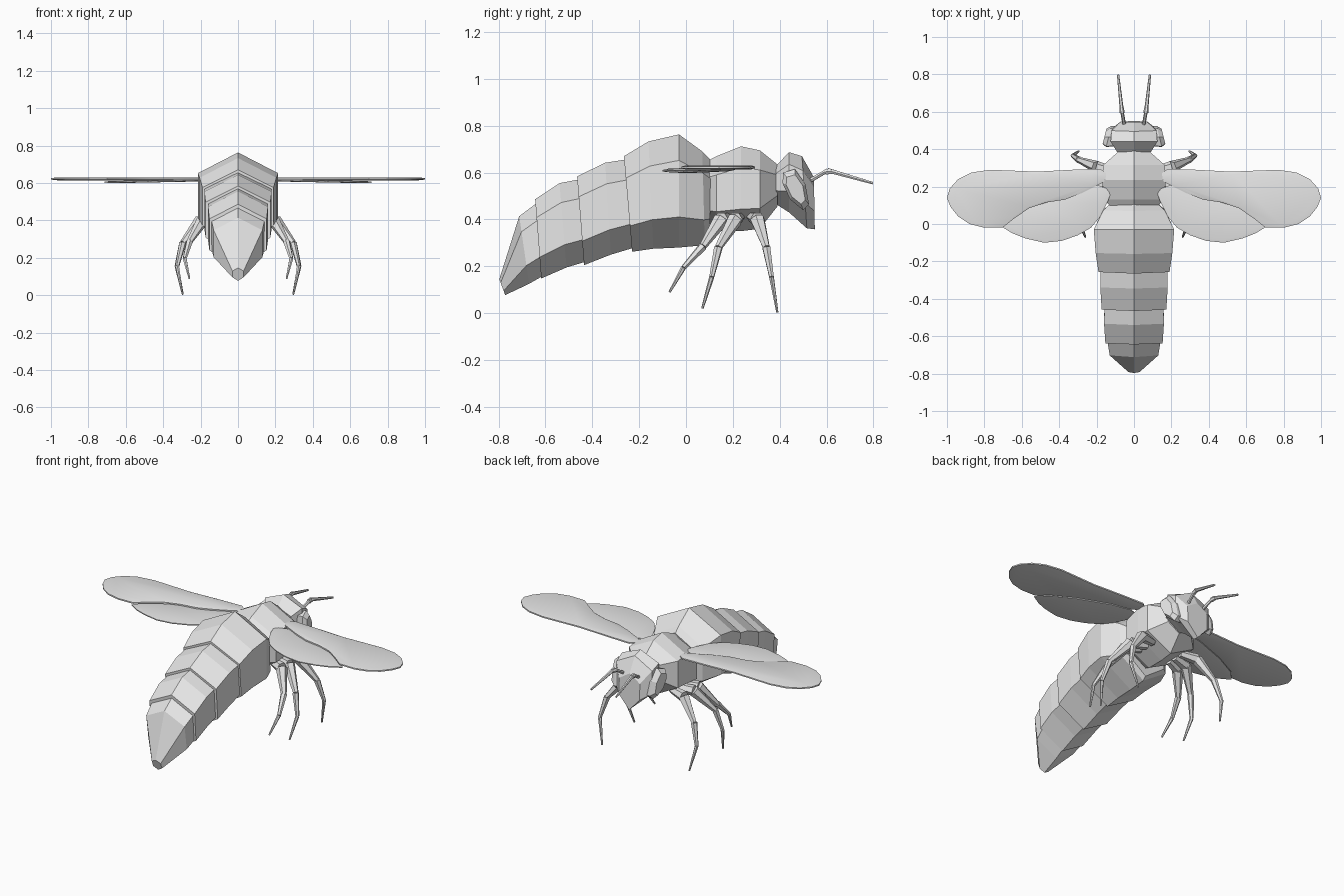
import bpy, bmesh, math
from mathutils import Vector

cube = bpy.data.objects.get("Cube")
if cube:
    bpy.data.objects.remove(cube, do_unlink=True)

GREY = (0.8, 0.8, 0.8, 1)
mat = bpy.data.materials.new("plain grey")
mat.use_nodes = True
mat.diffuse_color = GREY
mat.node_tree.nodes["Principled BSDF"].inputs["Base Color"].default_value = GREY


def make(name, lofts, mirror=False, smooth=False):
    """Build one object from a list of lofts; each loft is a list of rings."""
    bm = bmesh.new()
    for rings in lofts:
        loops = [[bm.verts.new(p) for p in ring] for ring in rings]
        for a, b in zip(loops, loops[1:]):
            n = len(a)
            for i in range(n):
                j = (i + 1) % n
                bm.faces.new((a[i], a[j], b[j], b[i]))
        bm.faces.new(loops[0])
        bm.faces.new(loops[-1])
    bmesh.ops.recalc_face_normals(bm, faces=bm.faces)
    mesh = bpy.data.meshes.new(name)
    bm.to_mesh(mesh)
    bm.free()
    mesh.materials.append(mat)
    obj = bpy.data.objects.new(name, mesh)
    bpy.context.collection.objects.link(obj)
    if mirror:
        obj.modifiers.new("mirror", 'MIRROR')
    if smooth:
        bpy.ops.object.select_all(action='DESELECT')
        obj.select_set(True)
        bpy.context.view_layer.objects.active = obj
        bpy.ops.object.shade_smooth_by_angle(angle=math.radians(35))
    return obj


def hexagon(yt, zt, yb, zb, w, upper=0.23, lower=0.73):
    """Six-sided body ring with a ridge on top and below; may be tilted."""
    top, bottom = Vector((0, yt, zt)), Vector((0, yb, zb))
    u, l = top.lerp(bottom, upper), top.lerp(bottom, lower)
    side = Vector((w, 0, 0))
    return [top, u + side, l + side, bottom, l - side, u - side]


def taper(a, b, ra, rb, sides=6):
    """Tapered rod between two points."""
    a, b = Vector(a), Vector(b)
    q = (b - a).to_track_quat('Z', 'Y')
    angles = [math.tau * i / sides for i in range(sides)]
    return [[p + q @ Vector((r * math.cos(t), r * math.sin(t), 0)) for t in angles]
            for p, r in ((a, ra), (b, rb))]


# Abdomen: overlapping tilted segments, (y top, z top, y bottom, z bottom, width)
segments = {
    "abdomen_front": [(0.11, 0.65, 0.10, 0.31, 0.13), (0.07, 0.69, 0.08, 0.29, 0.165),
                      (-0.03, 0.763, -0.03, 0.28, 0.215), (-0.16, 0.733, -0.14, 0.275, 0.205),
                      (-0.265, 0.67, -0.23, 0.262, 0.19)],
    "abdomen_middle": [(-0.25, 0.657, -0.22, 0.28, 0.18), (-0.345, 0.642, -0.32, 0.25, 0.18),
                       (-0.465, 0.584, -0.435, 0.205, 0.173)],
    "abdomen_rear": [(-0.45, 0.572, -0.42, 0.222, 0.158), (-0.54, 0.555, -0.51, 0.195, 0.16),
                     (-0.644, 0.486, -0.618, 0.148, 0.153)],
    "abdomen_tip": [(-0.63, 0.475, -0.6, 0.165, 0.143), (-0.712, 0.414, -0.67, 0.125, 0.13),
                    (-0.797, 0.145, -0.772, 0.077, 0.03)],
}
for name, rings in segments.items():
    make(name, [[hexagon(*r) for r in rings]])

# Thorax and head
make("thorax", [[hexagon(y, zt, y, zb, w, 0.25, 0.74) for y, zt, zb, w in (
    (0.10, 0.655, 0.36, 0.13), (0.13, 0.67, 0.35, 0.165), (0.235, 0.712, 0.35, 0.168),
    (0.315, 0.695, 0.36, 0.165), (0.39, 0.635, 0.455, 0.08))]])
make("head", [[hexagon(*r, 0.2, 0.65) for r in (
    (0.385, 0.63, 0.385, 0.465, 0.09), (0.44, 0.687, 0.44, 0.43, 0.125),
    (0.495, 0.67, 0.516, 0.362, 0.12), (0.546, 0.58, 0.55, 0.358, 0.07))]])

# Eyes: bevelled plates on the sides of the head
eye = [(0.415, 0.60), (0.465, 0.615), (0.51, 0.55), (0.525, 0.465),
       (0.50, 0.44), (0.445, 0.485), (0.412, 0.555)]
eye_mid = Vector((0.468, 0.53))


def eye_ring(x, size):
    points = [eye_mid + (Vector(p) - eye_mid) * size for p in eye]
    return [(x - 0.25 * (p.x - eye_mid.x), p.x, p.y) for p in points]


make("eyes", [[eye_ring(0.09, 0.95), eye_ring(0.135, 1.0), eye_ring(0.158, 0.72)]], mirror=True)

# Antennae: short stalk, knob and long feeler
elbow = (0.065, 0.605, 0.61)
make("antennae", [
    taper((0.05, 0.52, 0.56), elbow, 0.01, 0.009),
    taper((0.063, 0.595, 0.603), (0.067, 0.622, 0.606), 0.014, 0.012),
    taper(elbow, (0.085, 0.797, 0.555), 0.011, 0.006)], mirror=True)

# Legs: joints from hip to foot, each piece tapering towards the next
legs = {
    "front_legs": [(0.10, 0.28, 0.41), (0.20, 0.305, 0.40), (0.295, 0.343, 0.28),
                   (0.328, 0.365, 0.155), (0.295, 0.39, 0.003)],
    "middle_legs": [(0.10, 0.23, 0.41), (0.20, 0.21, 0.40), (0.295, 0.138, 0.28),
                    (0.325, 0.11, 0.155), (0.30, 0.07, 0.02)],
    "hind_legs": [(0.10, 0.18, 0.41), (0.19, 0.15, 0.40), (0.26, 0.072, 0.285),
                  (0.285, -0.01, 0.195), (0.26, -0.07, 0.09)],
}
widths = [(0.022, 0.032), (0.033, 0.016), (0.019, 0.011), (0.011, 0.005)]
for name, joints in legs.items():
    make(name, [taper(a, b, *w) for a, b, w in zip(joints, joints[1:], widths)], mirror=True)

# Wings: thin lens-shaped plates
fore = [(0.12, 0.25), (0.18, 0.295), (0.33, 0.29), (0.52, 0.28), (0.77, 0.29), (0.87, 0.275),
        (0.94, 0.24), (0.985, 0.19), (1.0, 0.14), (0.98, 0.09), (0.94, 0.04), (0.88, 0.0),
        (0.80, -0.02), (0.70, -0.018), (0.64, 0.03), (0.56, 0.085), (0.47, 0.115),
        (0.37, 0.13), (0.28, 0.165), (0.18, 0.215)]
hind = [(0.12, 0.18), (0.20, 0.21), (0.32, 0.19), (0.52, 0.12), (0.66, 0.05), (0.715, -0.01),
        (0.65, -0.05), (0.58, -0.077), (0.48, -0.1), (0.385, -0.09), (0.30, -0.06),
        (0.23, -0.02), (0.18, 0.04), (0.14, 0.12)]


def wing(name, outline, z, slope, thick):
    mid = sum((Vector(p) for p in outline), Vector((0, 0))) / len(outline)
    rings = []
    for size, dz in ((0.9, -thick), (1, -thick / 2), (1, thick / 2), (0.9, thick)):
        points = [mid + (Vector(p) - mid) * size for p in outline]
        rings.append([(p.x, p.y, z + slope * p.x + dz) for p in points])
    make(name, [rings], mirror=True, smooth=True)


wing("fore_wings", fore, 0.622, 0.0, 0.008)
wing("hind_wings", hind, 0.618, -0.02, 0.006)
